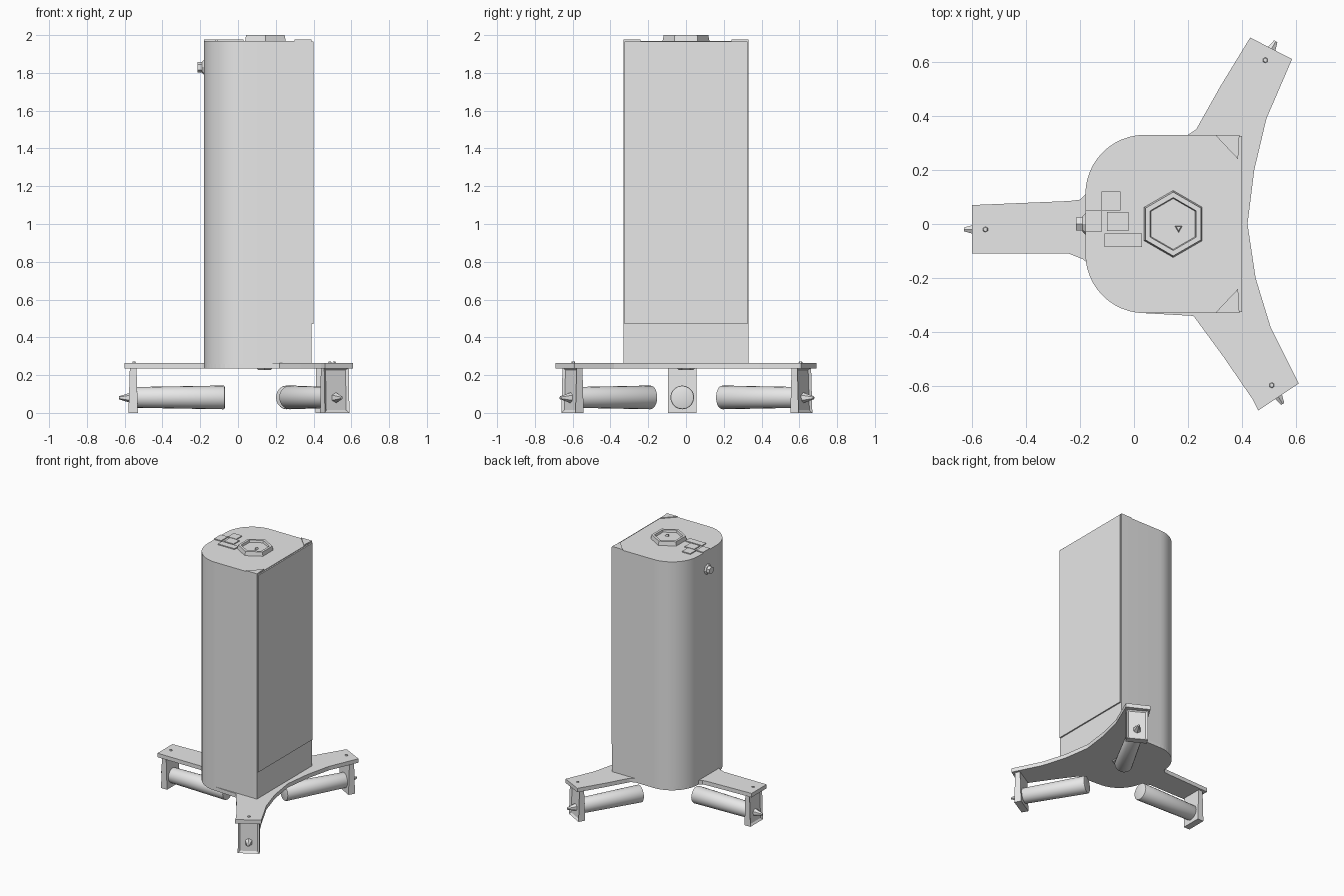
import bpy, bmesh, math
from mathutils import Matrix, Vector

cube = bpy.data.objects.get("Cube")
if cube:
    bpy.data.objects.remove(cube, do_unlink=True)

grey = bpy.data.materials.new("light grey")
grey.use_nodes = True
colour = (0.8, 0.8, 0.8, 1)
grey.diffuse_color = colour
grey.node_tree.nodes["Principled BSDF"].inputs["Base Color"].default_value = colour


def finish(name, bm, smooth=False, matrix=None):
    """Turn a bmesh into a named, coloured object."""
    if matrix:
        bm.transform(matrix)
    bmesh.ops.recalc_face_normals(bm, faces=bm.faces)
    mesh = bpy.data.meshes.new(name)
    bm.to_mesh(mesh)
    bm.free()
    mesh.materials.append(grey)
    obj = bpy.data.objects.new(name, mesh)
    bpy.context.collection.objects.link(obj)
    if smooth:
        bpy.ops.object.select_all(action="DESELECT")
        obj.select_set(True)
        bpy.context.view_layer.objects.active = obj
        bpy.ops.object.shade_smooth_by_angle(angle=math.radians(35))
    return obj


def prism(name, outline, low, high, smooth=False):
    """Extrude a flat outline between two heights."""
    bm = bmesh.new()
    face = bm.faces.new([bm.verts.new((x, y, low)) for x, y in outline])
    up = bmesh.ops.extrude_face_region(bm, geom=[face])["geom"]
    verts = [v for v in up if isinstance(v, bmesh.types.BMVert)]
    bmesh.ops.translate(bm, verts=verts, vec=(0, 0, high - low))
    return finish(name, bm, smooth)


def rod(name, start, end, r1, r2, sides, matrix=None, bevel=0, smooth=True):
    """Cylinder or cone running from start to end."""
    start, end = Vector(start), Vector(end)
    axis = end - start
    bm = bmesh.new()
    bmesh.ops.create_cone(bm, cap_ends=True, segments=sides, radius1=r1,
                          radius2=r2, depth=axis.length)
    if bevel:
        rims = [e for e in bm.edges if abs(e.verts[0].co.z - e.verts[1].co.z) < 1e-4]
        bmesh.ops.bevel(bm, geom=rims, offset=bevel, segments=2, affect="EDGES", profile=0.5)
    bm.transform(Matrix.Translation((start + end) / 2)
                 @ axis.to_track_quat("Z", "Y").to_matrix().to_4x4())
    return finish(name, bm, smooth, matrix)


def arc(cx, cy, radius, start, end, steps=12):
    angles = [math.radians(start + (end - start) * i / steps) for i in range(steps + 1)]
    return [(cx + radius * math.cos(a), cy + radius * math.sin(a)) for a in angles]


# Tall body: square at one side, rounded at the other
left_round = arc(0.04, 0.11, 0.22, 90, 180)
right_round = arc(0.04, -0.11, 0.22, 180, 270)
prism("body", [(0.39, 0.33)] + left_round + right_round + [(0.39, -0.33)],
      0.26, 1.97, True)
prism("side_panel", [(0.385, 0.325), (0.385, -0.325), (0.4, -0.325), (0.4, 0.325)],
      0.47, 1.965)

# Three-armed base plate
outline = [(0.43, 0.69), (0.32, 0.51), (0.23, 0.35), (0.2, 0.33)] + left_round
outline += [(-0.2, 0.09), (-0.24, 0.085), (-0.6, 0.07), (-0.6, -0.11), (-0.24, -0.11),
            (-0.19, -0.13)] + right_round[1:]
outline += [(0.22, -0.34), (0.33, -0.49), (0.44, -0.65), (0.46, -0.69), (0.61, -0.59),
            (0.505, -0.38), (0.45, -0.2), (0.42, 0), (0.445, 0.2), (0.49, 0.39), (0.585, 0.61)]
prism("base_plate", outline, 0.235, 0.265)


def bracket(name, matrix):
    """Tapered end plate with a shallow recess on its outer face."""
    bm = bmesh.new()
    bmesh.ops.create_cube(bm, size=1)
    for v in bm.verts:
        thick = 0.035 if v.co.z > 0 else 0.05
        v.co = (-0.045 + v.co.x * thick, v.co.y * 0.15, 0.12 + v.co.z * 0.24)
    outer = [max(bm.faces, key=lambda f: f.calc_center_median().x)]
    bmesh.ops.inset_region(bm, faces=outer, thickness=0.02, depth=-0.01)
    finish(name, bm, False, matrix)


# Each arm carries a bracket, a roller and a pin
arms = {"right": (-0.6, -0.02, 180), "back": (0.51, 0.65, 61), "front": (0.535, -0.64, -60)}
for side, (x, y, angle) in arms.items():
    place = Matrix.Translation((x, y, 0)) @ Matrix.Rotation(math.radians(angle), 4, "Z")
    bracket(side + "_bracket", place)
    rod(side + "_roller", (-0.53, 0, 0.082), (-0.055, 0, 0.082), 0.063, 0.055, 20,
        place, 0.008)
    rod(side + "_pin", (-0.04, 0, 0.08), (0.03, 0, 0.08), 0.03, 0.008, 6, place, 0, False)
    rod(side + "_screw", (-0.05, 0, 0.26), (-0.05, 0, 0.272), 0.012, 0.008, 6,
        place, 0, False)

# Hexagonal cap with a recessed middle
bm = bmesh.new()
bmesh.ops.create_cone(bm, cap_ends=True, segments=6, radius1=0.125, radius2=0.118, depth=0.035)
top = [max(bm.faces, key=lambda f: f.calc_center_median().z)]
bmesh.ops.inset_region(bm, faces=top, thickness=0.02)
bmesh.ops.inset_region(bm, faces=top, thickness=0.004, depth=-0.016)
finish("top_cap", bm, False, Matrix.Translation((0.145, 0, 1.9825)))
rod("cap_stud", (0.165, -0.015, 1.975), (0.165, -0.015, 1.995), 0.022, 0.01, 3,
    smooth=False)

# Small raised tabs and corner plates on top
for i, (x, y, w, d) in enumerate([(-0.085, 0.085, 0.07, 0.07), (-0.15, 0.01, 0.06, 0.08),
                                  (-0.06, 0.01, 0.08, 0.07), (-0.04, -0.06, 0.14, 0.05)]):
    prism(f"top_tab_{i + 1}", [(x - w / 2, y - d / 2), (x + w / 2, y - d / 2),
                               (x + w / 2, y + d / 2), (x - w / 2, y + d / 2)], 1.965, 1.977)
for side, s in (("back", 1), ("front", -1)):
    prism(side + "_corner_plate", [(0.39, 0.33 * s), (0.3, 0.33 * s), (0.385, 0.24 * s)],
          1.965, 1.976)

# Knob on the rounded side and plug under the base
rod("knob_flange", (-0.175, 0, 1.83), (-0.19, 0, 1.83), 0.045, 0.03, 8, smooth=False)
rod("knob", (-0.185, 0, 1.83), (-0.215, 0, 1.83), 0.028, 0.028, 6, smooth=False)
rod("base_plug", (0.14, 0, 0.24), (0.14, 0, 0.228), 0.05, 0.04, 6, smooth=False)
